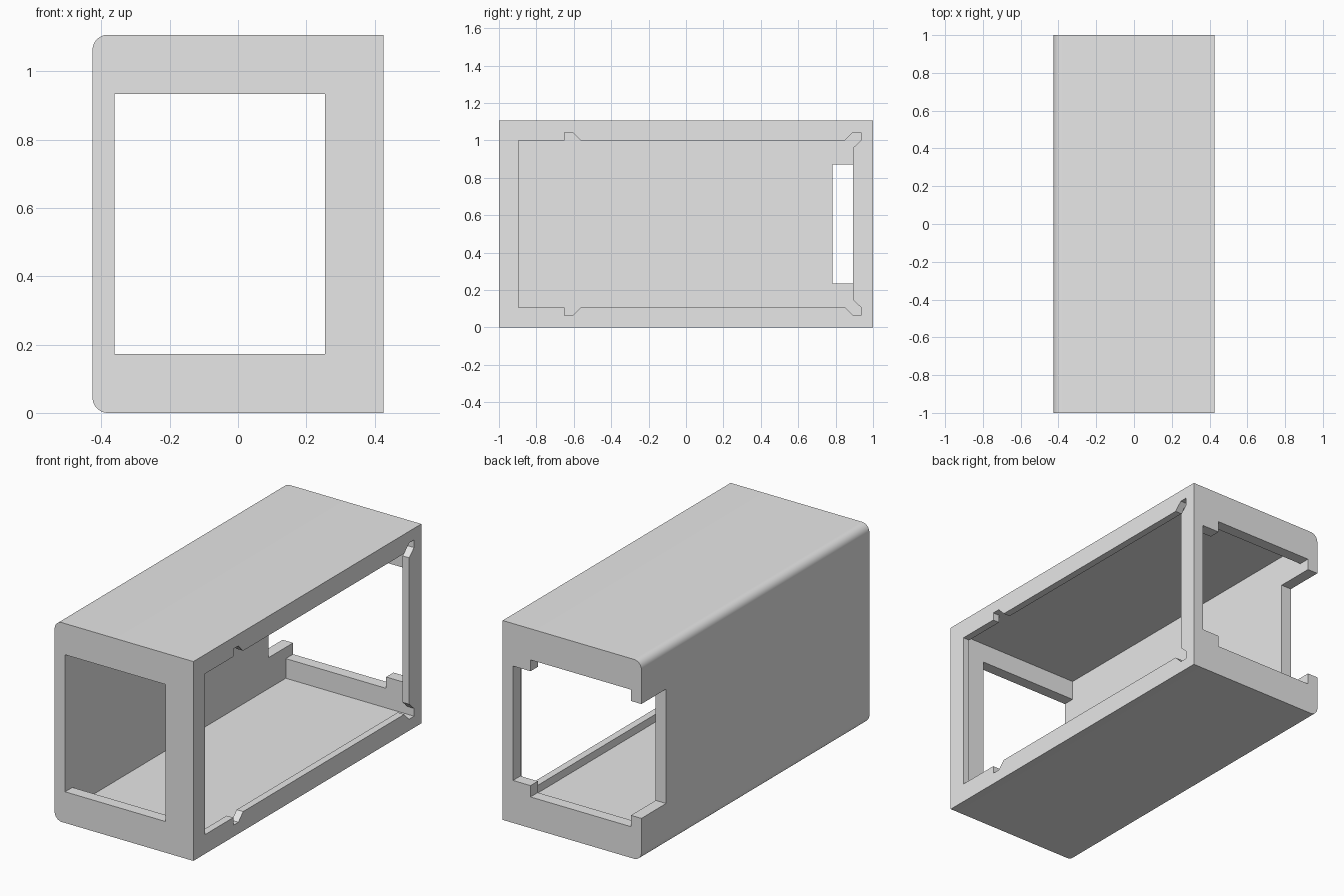
import bpy, bmesh, math
from mathutils import Vector

cube = bpy.data.objects.get("Cube")
if cube:
    bpy.data.objects.remove(cube, do_unlink=True)

# Main sizes
HX, HY, H = 0.426, 1.0, 1.107
WALL, LIP, ROUND = 0.064, 0.04, 0.045
INNER = HX - WALL
MID = H / 2

grey = bpy.data.materials.new("light grey")
grey.use_nodes = True
grey.diffuse_color = (0.8, 0.8, 0.8, 1)
grey.node_tree.nodes["Principled BSDF"].inputs["Base Color"].default_value = (0.8, 0.8, 0.8, 1)


def prism(name, profile, x0, x1):
    """Extrude a closed (y, z) profile along x."""
    bm = bmesh.new()
    face = bm.faces.new([bm.verts.new((x0, y, z)) for y, z in profile])
    result = bmesh.ops.extrude_face_region(bm, geom=[face])
    moved = [v for v in result["geom"] if isinstance(v, bmesh.types.BMVert)]
    bmesh.ops.translate(bm, verts=moved, vec=Vector((x1 - x0, 0, 0)))
    bmesh.ops.recalc_face_normals(bm, faces=bm.faces)
    mesh = bpy.data.meshes.new(name)
    bm.to_mesh(mesh)
    bm.free()
    obj = bpy.data.objects.new(name, mesh)
    bpy.context.collection.objects.link(obj)
    return obj


def box(name, x, y, z):
    return prism(name, [(y[0], z[0]), (y[1], z[0]), (y[1], z[1]), (y[0], z[1])], *x)


def cut(target, cutter):
    """Subtract the cutter and remove it."""
    cutter.hide_render = True
    mod = target.modifiers.new("cut", 'BOOLEAN')
    mod.operation, mod.solver, mod.object = 'DIFFERENCE', 'EXACT', cutter
    bpy.context.view_layer.objects.active = target
    bpy.ops.object.modifier_apply(modifier=mod.name)
    bpy.data.objects.remove(cutter, do_unlink=True)


# Outer shell with the two long edges of the closed side rounded
shell = box("case_shell", (-HX, HX), (-HY, HY), (0, H))
shell.data.materials.append(grey)
bm = bmesh.new()
bm.from_mesh(shell.data)
long_edges = [e for e in bm.edges
              if all(v.co.x < 0 for v in e.verts)
              and abs(e.verts[0].co.y - e.verts[1].co.y) > HY]
bmesh.ops.bevel(bm, geom=long_edges, offset=ROUND, segments=10, profile=0.5, affect='EDGES')
bm.to_mesh(shell.data)
bm.free()

# Hollow inside
cut(shell, box("cavity", (-INNER, HX - LIP), (WALL - HY, HY - WALL), (WALL, H - WALL)))

# Window through the front and back walls
cut(shell, box("end_windows", (-INNER, 0.255), (-1.1, 1.1), (0.173, H - 0.173)))

# Back slot that wraps round into the closed side
cut(shell, box("back_slot", (-0.5, INNER), (0.783, 1.1), (0.236, H - 0.236)))

# Side opening with clip pockets, upper half mirrored to the lower half
upper = [(-0.896, 1.0), (-0.65, 1.0), (-0.65, H - WALL), (-0.605, H - WALL), (-0.563, 1.0),
         (0.85, 1.0), (0.893, H - WALL), (HY - WALL, H - WALL), (HY - WALL, 1.0), (0.893, 0.96)]
lower = [(y, 2 * MID - z) for y, z in reversed(upper)]
cut(shell, prism("side_opening", upper + lower, HX - LIP - 0.005, 0.5))

# Smooth the rounded edges, keep the rest sharp
for obj in bpy.context.selected_objects:
    obj.select_set(False)
shell.select_set(True)
bpy.context.view_layer.objects.active = shell
bpy.ops.object.shade_smooth_by_angle(angle=math.radians(30))
